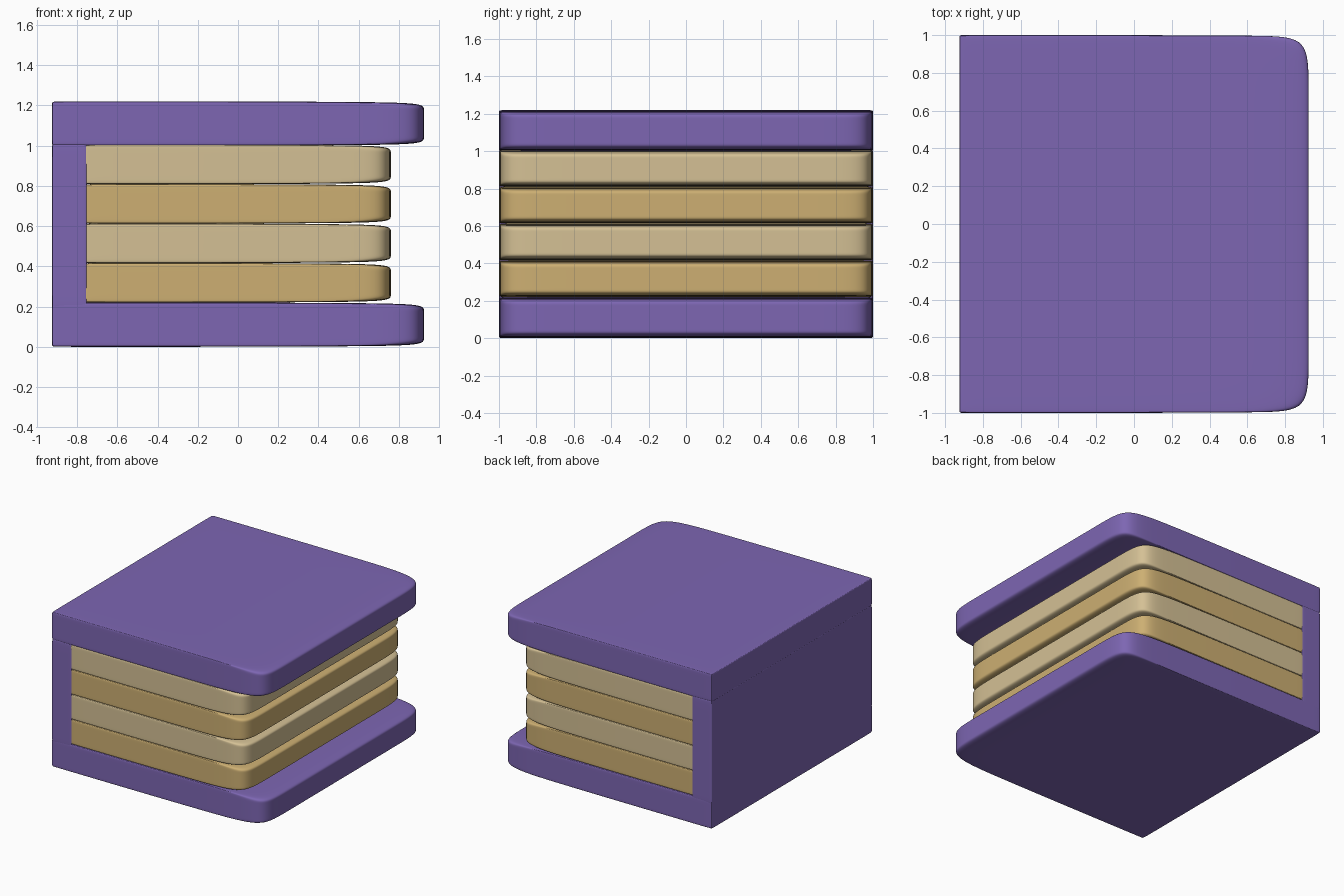
import bpy

if "Cube" in bpy.data.objects:
    bpy.data.objects.remove(bpy.data.objects["Cube"])

PURPLE = ("cover_purple", (0.205, 0.133, 0.448, 1))
CREAM = ("page_cream", (0.66, 0.53, 0.30, 1))
TAN = ("page_tan", (0.61, 0.43, 0.17, 1))
EDGE = 0.02  # distance of the support loops from the edges


def material(spec):
    mat = bpy.data.materials.get(spec[0]) or bpy.data.materials.new(spec[0])
    mat.diffuse_color = spec[1]
    mat.use_nodes = True
    mat.node_tree.nodes["Principled BSDF"].inputs["Base Color"].default_value = mat.diffuse_color
    return mat


def soft_block(name, x, y, z, spec, tight_right=False):
    """Subdivided box; support loops hold every edge except the right side."""
    xs = [x[0], x[0] + EDGE] + ([x[1] - EDGE] if tight_right else []) + [x[1]]
    ys = [y[0], y[0] + EDGE, y[1] - EDGE, y[1]]
    zs = [z[0], z[0] + EDGE, z[1] - EDGE, z[1]]
    axes, verts, faces = (xs, ys, zs), {}, []

    def vert(i):
        return verts.setdefault(tuple(i), len(verts))

    # grid of quads on each of the six sides
    for a in range(3):
        b, c = (a + 1) % 3, (a + 2) % 3
        for end in (0, len(axes[a]) - 1):
            for i in range(len(axes[b]) - 1):
                for j in range(len(axes[c]) - 1):
                    quad = []
                    for di, dj in ((0, 0), (1, 0), (1, 1), (0, 1)):
                        k = [0, 0, 0]
                        k[a], k[b], k[c] = end, i + di, j + dj
                        quad.append(vert(k))
                    faces.append(quad if end else quad[::-1])
    mesh = bpy.data.meshes.new(name)
    mesh.from_pydata([(xs[i], ys[j], zs[k]) for i, j, k in verts], [], faces)
    mesh.materials.append(material(spec))
    mesh.shade_smooth()
    obj = bpy.data.objects.new(name, mesh)
    bpy.context.collection.objects.link(obj)
    sub = obj.modifiers.new("Subdivision", 'SUBSURF')
    sub.levels = sub.render_levels = 4
    return obj


# covers
soft_block("bottom_cover", (-0.925, 0.925), (-1, 1), (0, 0.22), PURPLE)
soft_block("top_cover", (-0.925, 0.925), (-1, 1), (1.0, 1.22), PURPLE)

# spine
soft_block("spine", (-0.925, -0.75), (-1, 1), (0.19, 1.01), PURPLE, True)

# stacked page sections
step = 0.785 / 4
for n in range(4):
    z0 = 0.22 + n * step
    soft_block(f"pages_{n + 1}", (-0.765, 0.76), (-0.999, 0.999),
               (z0, z0 + step), CREAM if n % 2 else TAN)
